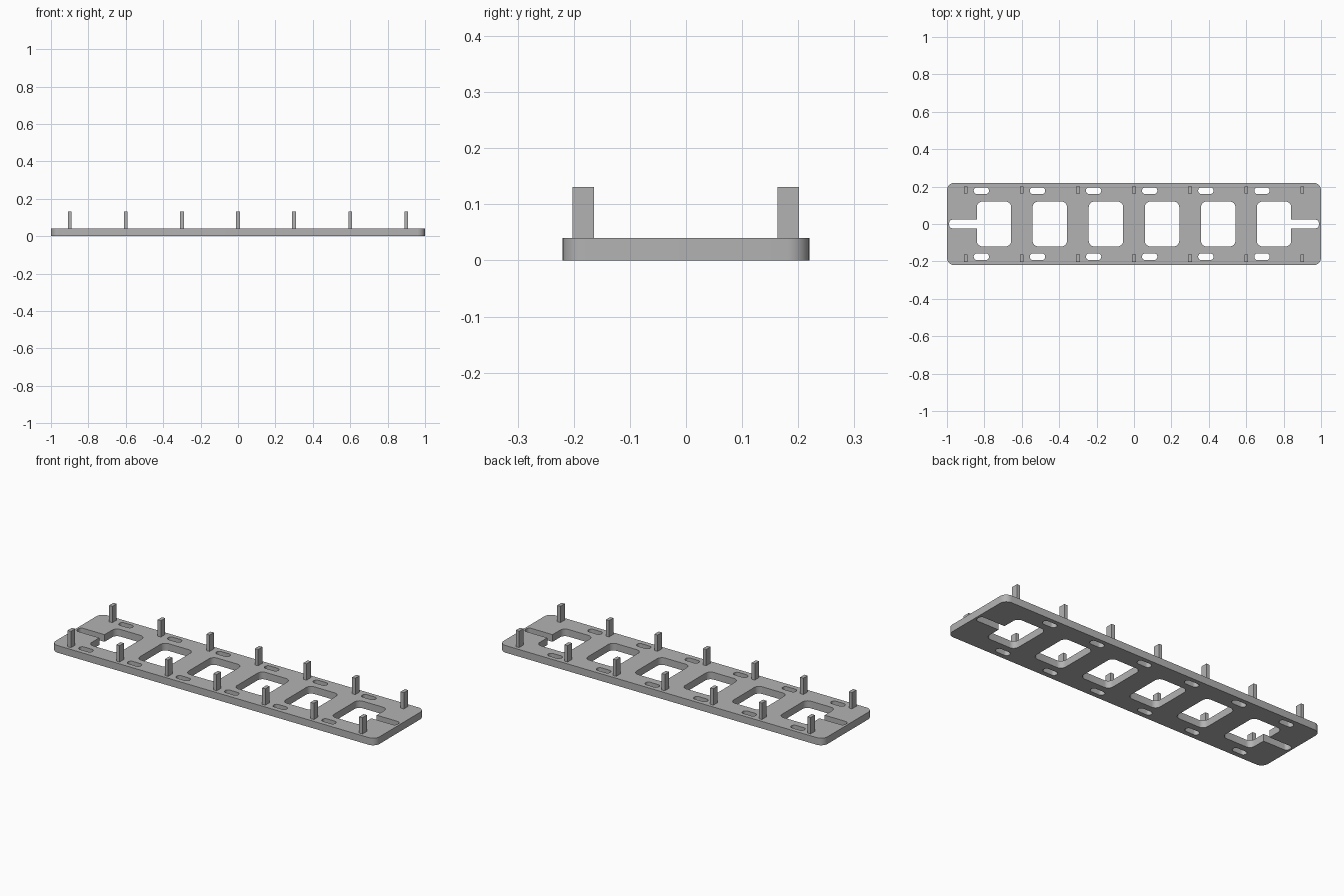
import bpy
import math
from mathutils import Vector

cube = bpy.data.objects.get("Cube")
if cube:
    bpy.data.objects.remove(cube, do_unlink=True)

THICK = 0.04
PITCH = 0.3

grey = bpy.data.materials.new("mid_grey")
grey.use_nodes = True
grey.diffuse_color = (0.45, 0.45, 0.45, 1)
grey.node_tree.nodes["Principled BSDF"].inputs["Base Color"].default_value = grey.diffuse_color


def rounded(corners, steps=8):
    """Fillet the right-angled corners of an outline given as (x, y, radius)."""
    pts = []
    for i, (x, y, r) in enumerate(corners):
        p = Vector((x, y))
        if r == 0:
            pts.append(p)
            continue
        before = (Vector(corners[i - 1][:2]) - p).normalized()
        after = (Vector(corners[(i + 1) % len(corners)][:2]) - p).normalized()
        centre = p + r * (before + after)
        for k in range(steps + 1):
            t = math.pi / 2 * k / steps
            pts.append(centre - r * (after * math.cos(t) + before * math.sin(t)))
    return pts


def rectangle(cx, cy, hx, hy, r):
    return rounded([(cx + sx * hx, cy + sy * hy, r)
                    for sx, sy in ((-1, -1), (1, -1), (1, 1), (-1, 1))])


def end_window(side):
    """Outermost window, joined to a narrow slot running towards the plate end."""
    inner, outer, tip = 0.657, 0.84, 0.988
    h, s, r = 0.12, 0.023, 0.03
    half = [(inner, -h, r), (outer, -h, r), (outer, -s, 0), (tip, -s, 0.018)]
    loop = half + [(x, -y, rad) for x, y, rad in reversed(half)]
    return rounded([(side * x, y, rad) for x, y, rad in loop])


# Plate outline and its openings
outlines = [rectangle(0, 0, 1, 0.22, 0.04), end_window(-1), end_window(1)]
outlines += [rectangle((i - 1.5) * PITCH, 0, 0.092, 0.12, 0.03) for i in range(4)]
outlines += [rectangle(-0.816 + i * PITCH, y, 0.041, 0.018, 0.0175)
             for i in range(6) for y in (-0.175, 0.178)]

curve = bpy.data.curves.new("plate", "CURVE")
curve.dimensions = "2D"
curve.fill_mode = "BOTH"
curve.extrude = THICK / 2
for pts in outlines:
    spline = curve.splines.new("POLY")
    spline.points.add(len(pts) - 1)
    for point, p in zip(spline.points, pts):
        point.co = (p.x, p.y, 0, 1)
    spline.use_cyclic_u = True
curve.materials.append(grey)
plate = bpy.data.objects.new("plate", curve)
plate.location.z = THICK / 2
bpy.context.collection.objects.link(plate)
bpy.ops.object.select_all(action="DESELECT")
plate.select_set(True)
bpy.context.view_layer.objects.active = plate
bpy.ops.object.convert(target="MESH")

# Weld the walls to the faces, then smooth only the rounded corners
bpy.ops.object.mode_set(mode="EDIT")
bpy.ops.mesh.select_all(action="SELECT")
bpy.ops.mesh.remove_doubles(threshold=0.0001)
bpy.ops.mesh.normals_make_consistent(inside=False)
bpy.ops.object.mode_set(mode="OBJECT")
bpy.ops.object.shade_smooth_by_angle(angle=math.radians(30))

# Two rows of upright posts
for row, y in (("front", -0.183), ("back", 0.182)):
    for i in range(7):
        bottom, top = THICK / 2, 0.131
        bpy.ops.mesh.primitive_cube_add(size=1, location=((i - 3) * PITCH, y, (bottom + top) / 2))
        post = bpy.context.object
        post.name = f"{row}_post_{i + 1}"
        post.scale = (0.02, 0.038, top - bottom)
        post.data.materials.append(grey)
